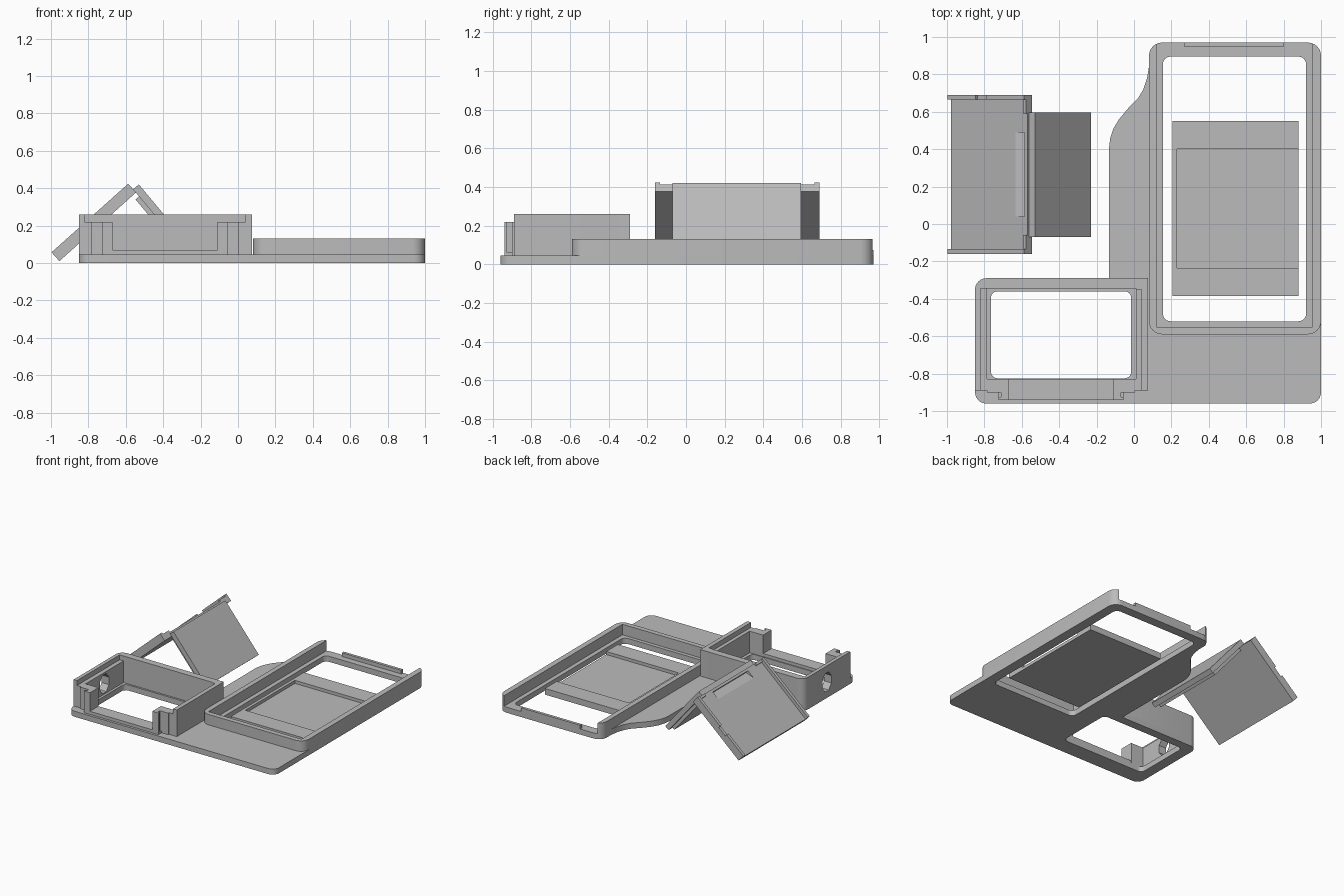
import bpy, bmesh, math
from mathutils import Vector

if "Cube" in bpy.data.objects:
    bpy.data.objects.remove(bpy.data.objects["Cube"])

gray = bpy.data.materials.new("plain_gray")
gray.diffuse_color = (0.5, 0.5, 0.5, 1)
gray.use_nodes = True
gray.node_tree.nodes["Principled BSDF"].inputs["Base Color"].default_value = gray.diffuse_color


def extrude(name, pts, depth):
    """Solid from a closed 3D outline pushed along a vector."""
    bm = bmesh.new()
    face = bm.faces.new([bm.verts.new(p) for p in pts])
    new = bmesh.ops.extrude_face_region(bm, geom=[face])["geom"]
    bmesh.ops.translate(bm, vec=depth, verts=[v for v in new if isinstance(v, bmesh.types.BMVert)])
    bmesh.ops.recalc_face_normals(bm, faces=bm.faces)
    me = bpy.data.meshes.new(name)
    bm.to_mesh(me)
    bm.free()
    me.materials.append(gray)
    ob = bpy.data.objects.new(name, me)
    bpy.context.collection.objects.link(ob)
    return ob


def slab(name, outline, z0, z1):
    return extrude(name, [(x, y, z0) for x, y in outline], (0, 0, z1 - z0))


def prism(name, profile, y0, y1):
    return extrude(name, [(x, y0, z) for x, z in profile], (0, y1 - y0, 0))


def arc(cx, cy, r, a0, a1, n=6):
    return [(cx + r * math.cos(math.radians(a0 + (a1 - a0) * i / n)),
             cy + r * math.sin(math.radians(a0 + (a1 - a0) * i / n))) for i in range(n + 1)]


def rect(x0, x1, y0, y1, r=0.0):
    if r == 0:
        return [(x0, y0), (x1, y0), (x1, y1), (x0, y1)]
    return (arc(x0 + r, y0 + r, r, 180, 270) + arc(x1 - r, y0 + r, r, 270, 360)
            + arc(x1 - r, y1 - r, r, 0, 90) + arc(x0 + r, y1 - r, r, 90, 180))


def box(name, x0, x1, y0, y1, z0, z1):
    return slab(name, rect(x0, x1, y0, y1), z0, z1)


def cut(ob, cutter):
    cutter.hide_render = True
    cutter.hide_viewport = True
    m = ob.modifiers.new("cut", "BOOLEAN")
    m.operation = "DIFFERENCE"
    m.solver = "EXACT"
    m.object = cutter


# Base plate with the curved wing on the left
T = 0.045
wing = [(0.08, 0.84), (0.07, 0.78), (0.05, 0.72), (0.02, 0.67), (-0.03, 0.62),
        (-0.08, 0.56), (-0.11, 0.51), (-0.127, 0.46), (-0.133, 0.41)]
outline = (arc(-0.79, -0.90, 0.06, 180, 270) + arc(0.94, -0.90, 0.06, 270, 360)
           + arc(0.93, 0.90, 0.07, 0, 90) + arc(0.15, 0.90, 0.07, 90, 180)
           + wing + [(-0.133, -0.29)] + arc(-0.79, -0.35, 0.06, 90, 180))
base = slab("base_plate", outline, 0, T)
cut(base, slab("tray_opening_cutter", rect(0.155, 0.92, -0.52, 0.895, 0.04), -0.1, 0.2))
cut(base, slab("box_opening_cutter", rect(-0.765, -0.015, -0.825, -0.36, 0.035), -0.1, 0.2))

# Tray walls, open at the back
tray = slab("tray_walls", rect(0.08, 1.0, -0.59, 0.97, 0.07), T - 0.005, 0.13)
cut(tray, box("tray_inside_cutter", 0.12, 0.955, -0.55, 1.1, -0.1, 0.3))
box("tray_back_lip", 0.27, 0.80, 0.947, 0.97, T - 0.005, 0.075)

# Loose slab with a recess open on its right
loose = box("loose_slab", 0.205, 0.88, -0.385, 0.55, 0, 0.05)
cut(loose, box("slab_recess_cutter", 0.23, 1.0, -0.235, 0.40, 0.025, 0.2))

# Box walls: tall thin shell, lower inner step, open front
shell = slab("box_shell", rect(-0.85, 0.075, -0.96, -0.29, 0.06), T - 0.005, 0.26)
cut(shell, box("shell_inside_cutter", -0.82, 0.04, -1.2, -0.345, -0.1, 0.4))
cut(shell, box("shell_front_cutter", -1.0, 0.2, -1.2, -0.89, -0.1, 0.4))
box("box_square_corner", 0.01, 0.075, -0.35, -0.29, T - 0.005, 0.26)
step_left = box("box_step_left", -0.821, -0.785, -0.89, -0.344, T - 0.005, 0.22)
box("box_step_right", 0.01, 0.041, -0.89, -0.344, T - 0.005, 0.22)

# Cable hole through the left wall
hole = [(-0.59 + 0.062 * math.cos(math.radians(22.5 + 45 * i)),
         0.13 + 0.08 * math.sin(math.radians(22.5 + 45 * i))) for i in range(8)]
for wall in (shell, step_left):
    cut(wall, extrude("cable_hole_cutter", [(-1, y, z) for y, z in hole], (0.4, 0, 0)))

# Front posts with a catch slot, and the sill between them
mid = -0.39
for side, label in ((-1, "left"), (1, "right")):
    def span(a, b):
        return sorted((mid + side * a, mid + side * b))
    post = box("front_post_" + label, *span(0.28, 0.43), -0.94, -0.83, T - 0.005, 0.22)
    cut(post, box("post_notch_cutter", *span(0.335, 0.6), -1.0, -0.89, -0.1, 0.4))
    cut(post, box("post_slot_cutter", *span(0.32, 0.345), -0.925, -0.90, 0.06, 0.4))
    box("post_foot_" + label, *span(0.33, 0.395), -0.90, -0.83, T - 0.005, 0.22)
box("front_sill", mid - 0.29, mid + 0.29, -0.94, -0.832, T - 0.005, 0.07)

# Tilted lid: thin panel with raised end rims
U, W, P = Vector((0.745, 0.667)), Vector((-0.667, 0.745)), Vector((-0.955, 0.01))


def lid_profile(u0, u1, w0, w1):
    return [tuple(P + U * u + W * w) for u, w in ((u0, w0), (u1, w0), (u1, w1), (u0, w1))]


lid = prism("lid_panel", lid_profile(0, 0.55, 0, 0.036), -0.16, 0.69)
cut(lid, prism("lid_pocket_cutter", [tuple(P + U * u + W * w) for u, w in
                                     ((0.46, 0.037), (0.53, 0.01), (0.53, 0.1), (0.46, 0.1))], 0.04, 0.49))
for y0, y1, label in ((-0.16, -0.135, "front"), (0.665, 0.69, "back")):
    rim = prism("lid_rim_" + label, lid_profile(0, 0.55, 0.03, 0.063), y0, y1)
    if label == "back":
        cut(rim, prism("rim_notch_cutter", lid_profile(0.20, 0.28, 0.045, 0.1), 0.6, 0.8))
for y0, y1, label in ((-0.16, -0.06, "front"), (0.59, 0.69, "back")):
    prism("lid_hook_" + label, lid_profile(0.53, 0.55, 0.03, 0.05), y0, y1)

# Second panel leaning against the lid
D, N, Q = Vector((0.64, -0.768)), Vector((-0.768, -0.64)), Vector((-0.53, 0.42))


def lean_profile(a0, a1, n0, n1):
    return [tuple(Q + D * a + N * n) for a, n in ((a0, n0), (a1, n0), (a1, n1), (a0, n1))]


prism("leaning_panel", lean_profile(0, 0.469, 0, 0.04), -0.07, 0.595)
prism("leaning_panel_backing", lean_profile(0.05, 0.44, 0.035, 0.065), -0.05, 0.575)

# Smooth only the rounded corners
for ob in bpy.context.scene.objects:
    ob.select_set(not ob.hide_render)
bpy.context.view_layer.objects.active = base
bpy.ops.object.shade_smooth_by_angle(angle=math.radians(30))
